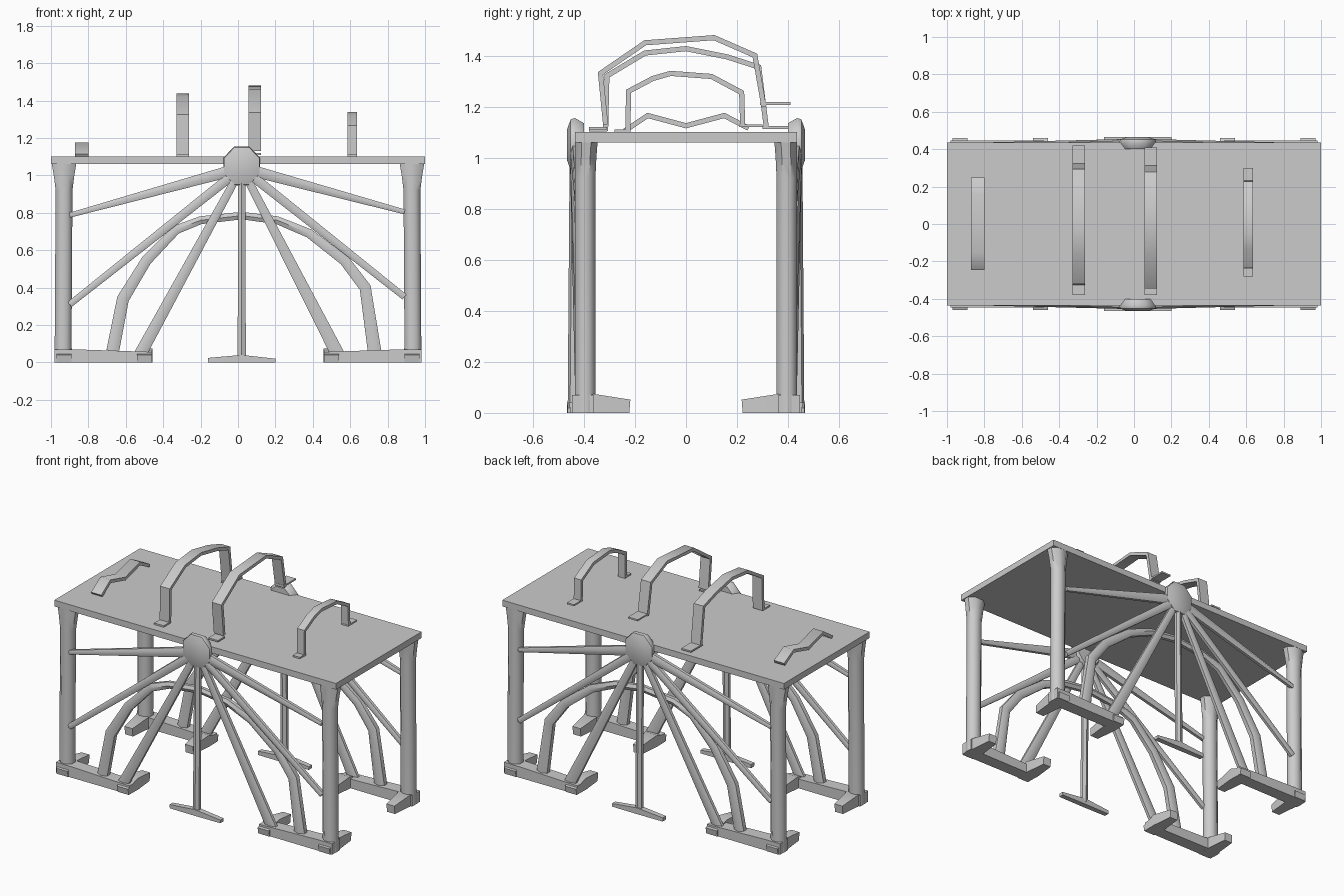
import bpy, bmesh, math
from mathutils import Vector


def sweep(name, path, sizes, normal, sides=8, mirror=(False, False)):
    """Sweep a polygon section along a path; sizes = (in-plane, normal) half widths."""
    pts = [Vector(p) for p in path]
    nrm = Vector(normal)
    if isinstance(sizes, tuple):
        sizes = [sizes] * len(pts)
    bm = bmesh.new()
    rings = []
    k = 1 / math.cos(math.pi / sides)
    for i, p in enumerate(pts):
        a = (p - pts[i - 1]).normalized() if i else None
        b = (pts[i + 1] - p).normalized() if i < len(pts) - 1 else None
        t = ((a or b) + (b or a)).normalized()
        side = nrm.cross(t).normalized()
        miter = 1 / max(0.6, t.dot(a or b))
        w, d = sizes[i]
        ring = []
        for j in range(sides):
            ang = 2 * math.pi * (j + 0.5) / sides
            ring.append(bm.verts.new(p + side * (w * k * miter * math.cos(ang)) + nrm * (d * k * math.sin(ang))))
        rings.append(ring)
    for r, q in zip(rings, rings[1:]):
        for j in range(sides):
            n = (j + 1) % sides
            bm.faces.new((r[j], r[n], q[n], q[j]))
    bm.faces.new(rings[0])
    bm.faces.new(rings[-1])
    bmesh.ops.recalc_face_normals(bm, faces=bm.faces)
    me = bpy.data.meshes.new(name)
    bm.to_mesh(me)
    bm.free()
    ob = bpy.data.objects.new(name, me)
    bpy.context.collection.objects.link(ob)
    if any(mirror):
        m = ob.modifiers.new("mirror", 'MIRROR')
        m.use_axis = (mirror[0], mirror[1], False)
        m.use_clip = False
        m.merge_threshold = 0.0001
    bpy.context.view_layer.objects.active = ob
    bpy.ops.object.select_all(action='DESELECT')
    ob.select_set(True)
    bpy.ops.object.shade_smooth_by_angle(angle=math.radians(50))
    return ob


BOTH = (True, True)
BACK = (False, True)
Y = (0, 1, 0)
X = (1, 0, 0)

# Table top
sweep("table_top", [(-1, 0, 1.08), (1, 0, 1.08)], (0.435, 0.02), (0, 0, 1), 4)

# Corner legs, flared at the top
sweep("corner_leg",
      [(0.935, -0.395, 0), (0.935, -0.395, 0.1), (0.93, -0.395, 0.92), (0.93, -0.393, 1.0), (0.93, -0.39, 1.065)],
      [(0.047, 0.042), (0.045, 0.04), (0.045, 0.04), (0.055, 0.042), (0.066, 0.044)], Y, 8, BOTH)

# Feet: long bar with inward spurs at both ends
sweep("foot_bar", [(0.98, -0.405, 0.035), (0.88, -0.405, 0.035), (0.46, -0.405, 0.028)],
      [(0.035, 0.042), (0.035, 0.042), (0.028, 0.04)], Y, 4, BOTH)
for n, x in (("outer", 0.93), ("inner", 0.50)):
    sweep("foot_spur_" + n, [(x, -0.455, 0.02), (x, -0.36, 0.037), (x, -0.22, 0.026)],
          [(0.02, 0.04), (0.037, 0.042), (0.026, 0.028)], X, 4, BOTH)

# Hub: faceted boss on each long side
sweep("hub", [(0.02, -0.40, 1.05), (0.02, -0.435, 1.05), (0.02, -0.452, 1.05), (0.02, -0.466, 1.05)],
      [(0.08, 0.085), (0.098, 0.105), (0.094, 0.1), (0.055, 0.06)], (0, 0, 1), 8, BACK)

# Spokes radiating from the hub: end x, end z, hub radius, end radius
for i, (x, z, r0, r1) in enumerate([
        (-0.90, 0.787, 0.032, 0.013), (0.89, 0.805, 0.032, 0.013),
        (-0.90, 0.31, 0.026, 0.017), (0.89, 0.35, 0.026, 0.017),
        (-0.525, 0.04, 0.02, 0.033), (0.535, 0.04, 0.02, 0.036),
        (0.02, 0.02, 0.019, 0.022)]):
    y1 = -0.445 if i == 6 else -0.415
    sweep("spoke", [(0.02, -0.435, 1.04), (x, y1, z)], [(r0, 0.018), (r1, 0.016)], Y, 6, BACK)

# Foot of the upright spoke
sweep("centre_foot", [(-0.16, -0.448, 0.012), (0.02, -0.448, 0.02), (0.20, -0.448, 0.01)],
      [(0.012, 0.016), (0.02, 0.018), (0.01, 0.016)], Y, 4, BACK)

# Arched brace
arch = [(-0.67, 0.06), (-0.615, 0.34), (-0.49, 0.545), (-0.33, 0.71), (-0.2, 0.76), (0.02, 0.785),
        (0.21, 0.76), (0.38, 0.69), (0.57, 0.545), (0.68, 0.40), (0.73, 0.06)]
sweep("arch_brace", [(x, -0.405, z) for x, z in arch],
      [(0.034, 0.025), (0.032, 0.025), (0.028, 0.022), (0.024, 0.02), (0.021, 0.018), (0.02, 0.018),
       (0.021, 0.018), (0.024, 0.02), (0.028, 0.022), (0.03, 0.025), (0.036, 0.025)], Y, 6, BACK)

# Hoops on the table top: x, half width, profile in y and z
hoops = [
    (-0.835, 0.036, [(-0.24, 1.105), (-0.15, 1.165), (0, 1.125), (0.15, 1.165), (0.245, 1.115)]),
    (-0.295, 0.034, [(-0.315, 1.105), (-0.31, 1.32), (-0.16, 1.41), (0, 1.427), (0.16, 1.395),
                     (0.285, 1.355), (0.315, 1.115)]),
    (0.09, 0.034, [(-0.315, 1.13), (-0.335, 1.33), (-0.16, 1.45), (0.11, 1.47), (0.27, 1.40), (0.305, 1.20)]),
    (0.61, 0.025, [(-0.228, 1.10), (-0.225, 1.26), (-0.13, 1.31), (-0.06, 1.33), (0.10, 1.318),
                   (0.218, 1.255), (0.222, 1.13)]),
]
for x, w, prof in hoops:
    sweep("hoop", [(x, y, z) for y, z in prof], (0.01, w), X, 4)

# Flat pads at the hoop ends: x, half width, y from, y to, z
for x, w, y0, y1, z in [(-0.295, 0.034, -0.38, -0.31, 1.107), (-0.295, 0.034, 0.30, 0.42, 1.118),
                        (0.09, 0.034, -0.38, -0.31, 1.115), (0.09, 0.034, 0.29, 0.41, 1.212),
                        (0.61, 0.025, -0.28, -0.22, 1.106), (0.61, 0.025, 0.21, 0.30, 1.125)]:
    sweep("hoop_pad", [(x, y0, z), (x, y1, z)], (0.005, w), X, 4)
